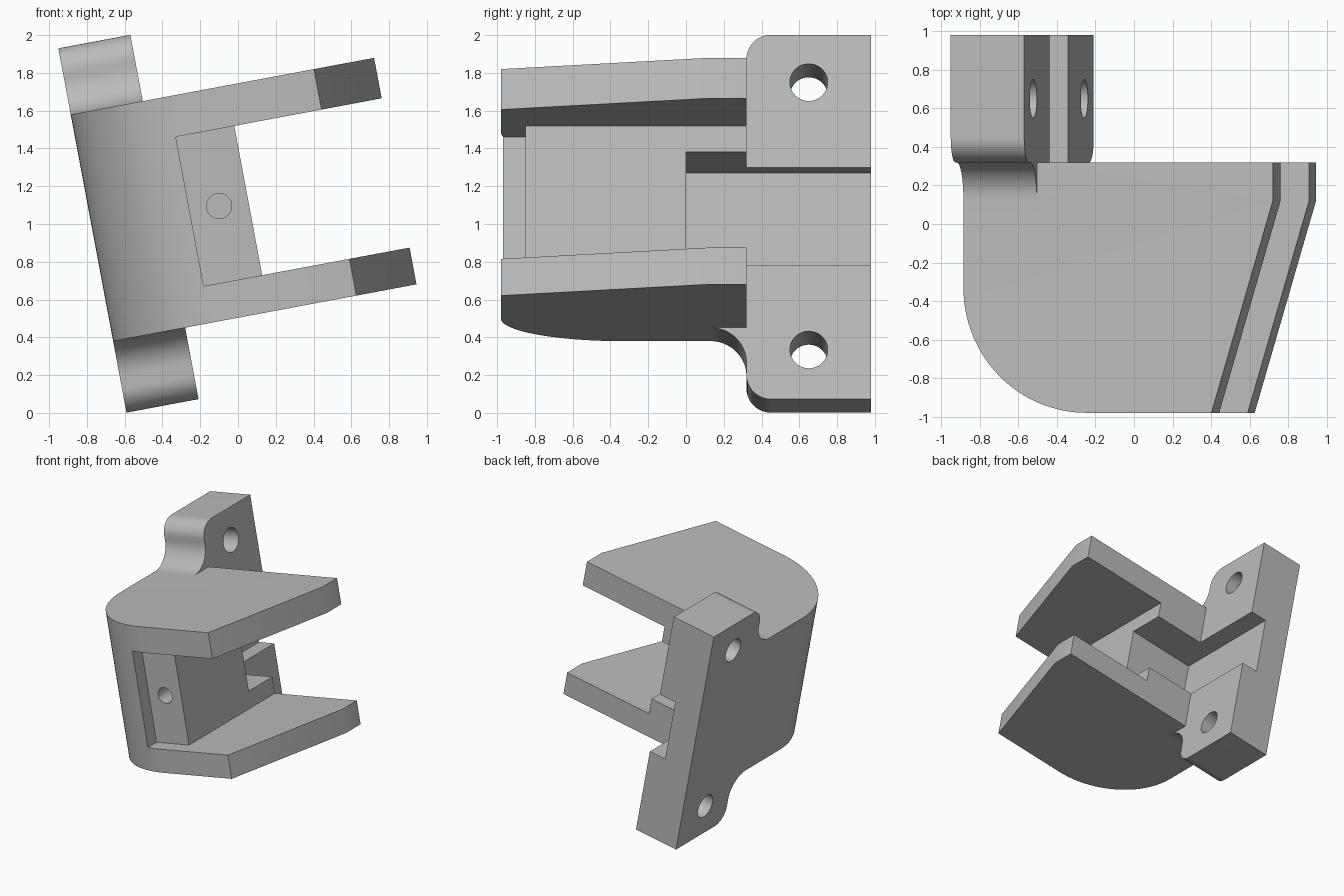
import bpy, bmesh
from math import sin, cos, radians

cube = bpy.data.objects.get("Cube")
if cube:
    bpy.data.objects.remove(cube, do_unlink=True)

TILT = radians(10.6)

grey = bpy.data.materials.new("plain grey")
grey.use_nodes = True
colour = (0.5, 0.5, 0.5, 1)
grey.diffuse_color = colour
grey.node_tree.nodes["Principled BSDF"].inputs["Base Color"].default_value = colour


def arc(cx, cy, r, start, end, steps=20):
    """Points on a circular arc, angles in degrees."""
    angles = [radians(start + (end - start) * i / steps) for i in range(steps + 1)]
    return [(cx + r * cos(a), cy + r * sin(a)) for a in angles]


def circle(cx, cy, r):
    return arc(cx, cy, r, 0, 360, 40)[:-1]


def prism(name, points, axis, low, high):
    """Extrude a closed outline along one axis."""
    place = {"X": lambda a, b: (low, a, b),
             "Y": lambda a, b: (a, low, b),
             "Z": lambda a, b: (a, b, low)}[axis]
    shift = [high - low if axis == k else 0 for k in "XYZ"]
    bm = bmesh.new()
    face = bm.faces.new([bm.verts.new(place(a, b)) for a, b in points])
    new = bmesh.ops.extrude_face_region(bm, geom=[face])["geom"]
    bmesh.ops.translate(bm, vec=shift,
                        verts=[v for v in new if isinstance(v, bmesh.types.BMVert)])
    bmesh.ops.recalc_face_normals(bm, faces=bm.faces)
    mesh = bpy.data.meshes.new(name)
    bm.to_mesh(mesh)
    bm.free()
    mesh.materials.append(grey)
    obj = bpy.data.objects.new(name, mesh)
    bpy.context.collection.objects.link(obj)
    return obj


def combine(target, tool, operation):
    """Apply a boolean and remove the tool."""
    tool.hide_render = True
    mod = target.modifiers.new(operation.lower(), "BOOLEAN")
    mod.operation, mod.solver, mod.object = operation, "EXACT", tool
    bpy.context.view_layer.objects.active = target
    bpy.ops.object.modifier_apply(modifier=mod.name)
    bpy.data.objects.remove(tool, do_unlink=True)


# Body: plan outline with a rounded front corner and slanted arm tips
BACK, FRONT, SIDE = 0.32, -0.98, -0.58
BOTTOM, TOP = 0.495, 1.715
plan = [(SIDE, BACK)] + arc(0.07, -0.33, 0.65, 180, 270, 32)
plan += [(0.73, FRONT), (1.054, 0.12), (1.054, BACK)]
bracket = prism("clamp_bracket", plan, "Z", BOTTOM, TOP)

# Space between the two arms, stepped around the inner block
gap = [(-0.055, -1.2), (-0.055, -0.85), (0.26, -0.85), (0.26, 0.6), (1.4, 0.6), (1.4, -1.2)]
combine(bracket, prism("arm_gap", gap, "Z", 0.693, 1.497), "DIFFERENCE")

# Mounting plate: side outline with blended roots and rounded corners
plate = arc(0.13, BOTTOM - 0.19, 0.19, 90, 0)
plate += arc(0.45, 0.24, 0.13, 180, 270)
plate += [(0.98, 0.11), (0.98, 2.072)]
plate += arc(0.45, 1.942, 0.13, 90, 180)
plate += arc(0.13, TOP + 0.19, 0.19, 0, -90)
combine(bracket, prism("mounting_plate", plate, "X", SIDE, -0.192), "UNION")

# Notch through the back of the block and the plate
notch = [(0, 0.83), (1.2, 0.83), (1.2, 1.357), (0, 1.357)]
combine(bracket, prism("notch", notch, "X", -0.34, 0.6), "DIFFERENCE")

# Two bolt holes through the plate and one blind hole in the block
for height in (0.376, 1.816):
    combine(bracket, prism("bolt_hole", circle(0.65, height, 0.1), "X", -0.8, 0), "DIFFERENCE")
combine(bracket, prism("pin_hole", circle(0.103, 1.095, 0.067), "Y", -1, -0.4), "DIFFERENCE")

# Tilt the finished part and keep its edges sharp
bracket.rotation_euler = (0, -TILT, 0)
bpy.ops.object.select_all(action="DESELECT")
bracket.select_set(True)
bpy.context.view_layer.objects.active = bracket
bpy.ops.object.transform_apply(location=False, rotation=True, scale=False)
bpy.ops.object.shade_smooth_by_angle(angle=radians(30))
